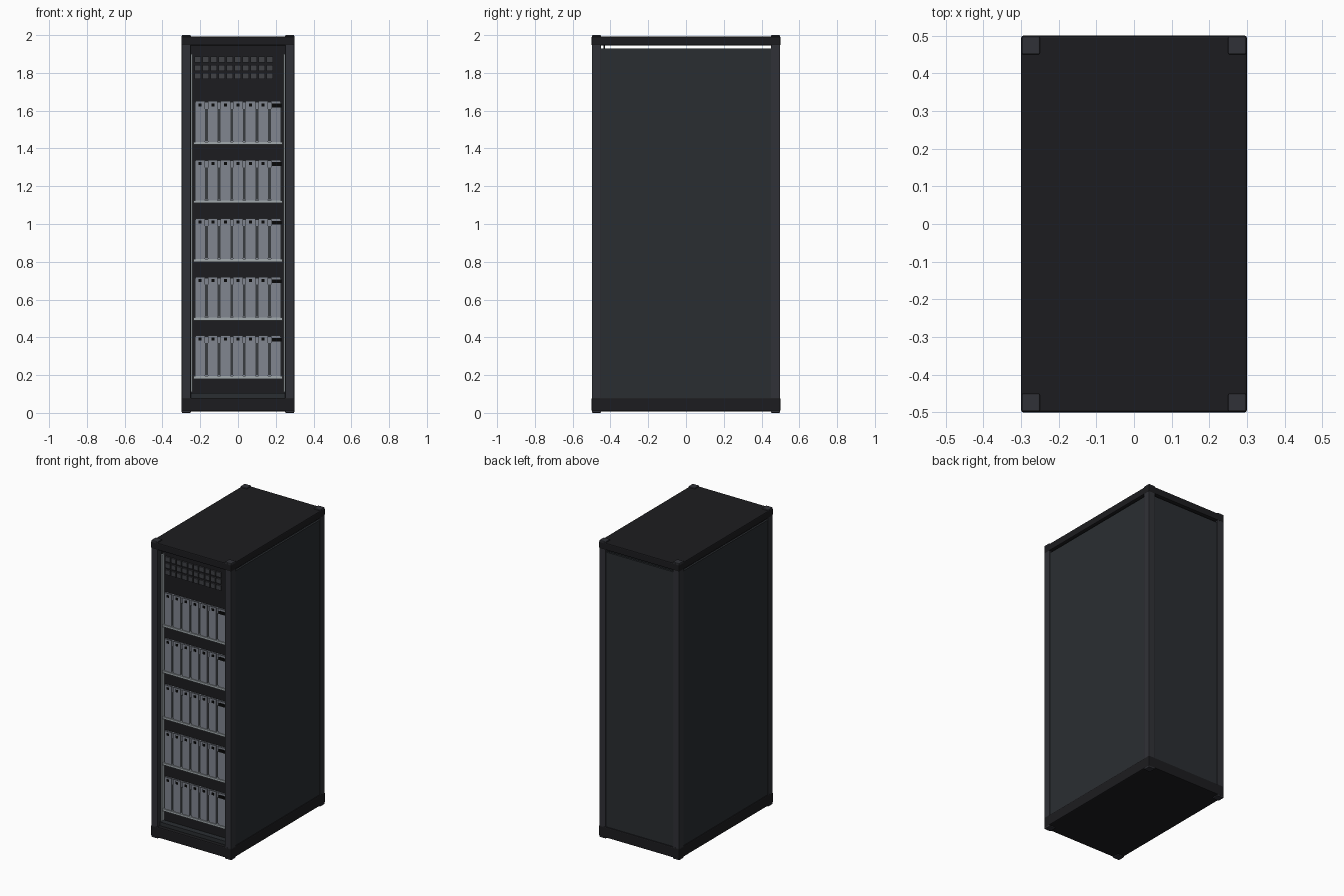
import bpy
import bmesh
from mathutils import Vector

if "Cube" in bpy.data.objects:
    bpy.data.objects.remove(bpy.data.objects["Cube"])


def material(name, rgb):
    m = bpy.data.materials.new(name)
    m.diffuse_color = (*rgb, 1)
    m.use_nodes = True
    m.node_tree.nodes["Principled BSDF"].inputs["Base Color"].default_value = m.diffuse_color
    return m


BLACK = material("black", (0.012, 0.012, 0.014, 1)[:3])
FRAME = material("frame_grey", (0.03, 0.031, 0.038))
PANEL = material("panel_grey", (0.023, 0.027, 0.031))
VENT = material("vent_grey", (0.05, 0.052, 0.06))
BLADE = material("blade_grey", (0.22, 0.24, 0.28))
METAL = material("light_metal", (0.36, 0.40, 0.42))
SLOT = material("slot_grey", (0.04, 0.045, 0.05))
HOLE = material("hole_black", (0.002, 0.002, 0.002))


def boxes(name, spans, mat, bevel=0.0):
    """One object made of boxes given as (x0, x1, y0, y1, z0, z1)."""
    bm = bmesh.new()
    for x0, x1, y0, y1, z0, z1 in spans:
        verts = bmesh.ops.create_cube(bm, size=1)["verts"]
        centre = Vector((x0 + x1, y0 + y1, z0 + z1)) / 2
        size = Vector((x1 - x0, y1 - y0, z1 - z0))
        for v in verts:
            v.co = v.co * size + centre
    me = bpy.data.meshes.new(name)
    bm.to_mesh(me)
    bm.free()
    me.materials.append(mat)
    ob = bpy.data.objects.new(name, me)
    bpy.context.collection.objects.link(ob)
    if bevel:
        mod = ob.modifiers.new("bevel", "BEVEL")
        mod.width = bevel
        mod.segments = 2
    return ob


def both_sides(span):
    x0, x1, *rest = span
    return [span, (-x1, -x0, *rest)]


# Cabinet frame: plinth, top cap and corner posts
boxes("base_plinth", [(-.30, .30, -.50, .50, .008, .08)], BLACK, .006)
boxes("top_cap", [(-.30, .30, -.50, .50, 1.945, 1.993)], BLACK, .006)
posts = []
for y0, y1 in ((-.498, -.45), (.45, .498)):
    posts += both_sides((.25, .298, y0, y1, 0, 2))
boxes("corner_posts", posts, FRAME, .004)

# Outer panels, leaving a slim gap under the top cap
boxes("side_panels", both_sides((.28, .294, -.45, .45, .08, 1.93)), PANEL)
boxes("back_panel", [(-.25, .25, .48, .494, .08, 1.93)], PANEL)

# Recessed front panel, sill, header and mounting rails
boxes("front_backing", [(-.28, .28, -.437, -.430, .08, 1.945)], BLACK)
boxes("front_sill", [(-.25, .25, -.475, -.437, .08, .105)], PANEL)
boxes("mounting_rails", both_sides((.24, .25, -.465, -.437, .11, 1.90)), METAL)

# Ventilation grille at the top of the bay
vents = []
for row in range(3):
    for col in range(10):
        x, z = -.23 + col * .0422, 1.767 + row * .044
        vents.append((x, x + .035, -.447, -.437, z, z + .032))
boxes("vent_grille", vents, VENT)

# Five shelves of seven upright modules
PITCH = .0667
for shelf in range(5):
    z = .18 + shelf * .31
    n = str(shelf + 1)
    boxes("shelf_lip_" + n, [(-.235, .235, -.466, -.437, z, z + .014)], METAL)
    boxes("module_back_" + n, [(-.23, .23, -.452, -.437, z + .014, z + .225)], BLADE)
    modules, slots, holes = [], [], []
    for i in range(7):
        x = -.2 + i * PITCH
        modules.append((x - .026, x + .026, -.46, -.452, z + .014, z + .23))
        if i < 6:
            s = x + PITCH / 2
            slots.append((s - .0074, s + .0074, -.4535, -.452, z + .02, z + .19))
            holes.append((x - .008, x + .008, -.4615, -.46, z + .203, z + .219))
    # Wide latch on the last module
    holes.append((.18, .23, -.464, -.46, z + .197, z + .217))
    boxes("modules_" + n, modules, BLADE)
    boxes("module_slots_" + n, slots, SLOT)
    boxes("module_latches_" + n, holes, HOLE)
